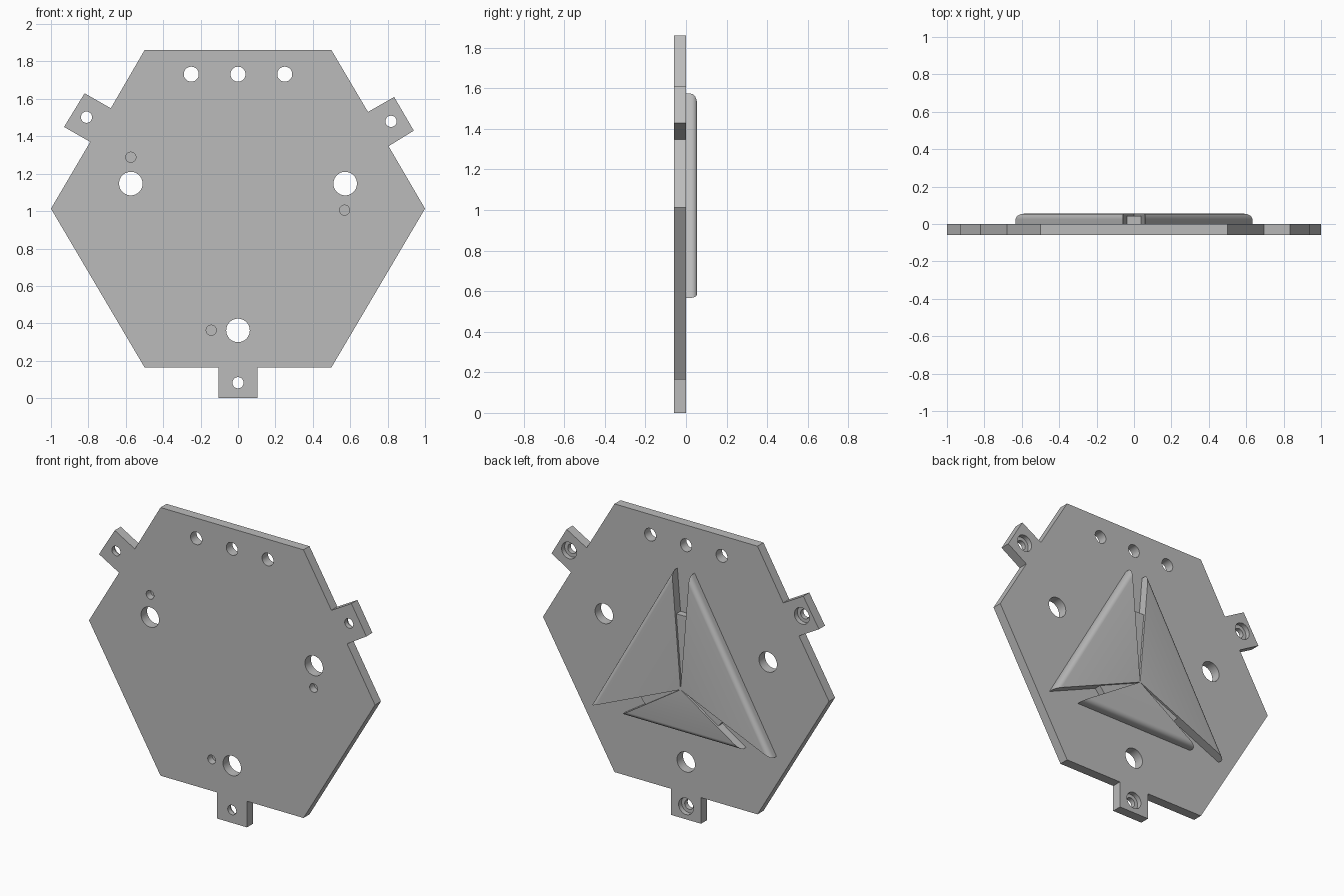
import bpy, bmesh, math
from mathutils import Matrix

cube = bpy.data.objects.get("Cube")
if cube:
    bpy.data.objects.remove(cube, do_unlink=True)

grey = bpy.data.materials.new("plain grey")
grey.use_nodes = True
grey.diffuse_color = (0.5, 0.5, 0.5, 1)
grey.node_tree.nodes["Principled BSDF"].inputs["Base Color"].default_value = (0.5, 0.5, 0.5, 1)


def finish(bm, name):
    bmesh.ops.recalc_face_normals(bm, faces=bm.faces[:])
    mesh = bpy.data.meshes.new(name)
    bm.to_mesh(mesh)
    bm.free()
    obj = bpy.data.objects.new(name, mesh)
    bpy.context.collection.objects.link(obj)
    mesh.materials.append(grey)
    return obj


def prism(name, outline, y0, y1, rounded=0):
    """Extrude an x-z outline along y; round the back edge between points 1 and 2."""
    bm = bmesh.new()
    face = bm.faces.new([bm.verts.new((x, y0, z)) for x, z in outline])
    top = bmesh.ops.extrude_face_region(bm, geom=[face])["geom"]
    for v in top:
        if isinstance(v, bmesh.types.BMVert):
            v.co.y = y1
    if rounded:
        ends = outline[1:3]
        edges = [e for e in bm.edges if all(abs(v.co.y - y1) < 1e-5 and any(
            math.dist((v.co.x, v.co.z), p) < 1e-5 for p in ends) for v in e.verts)]
        bmesh.ops.bevel(bm, geom=edges, offset=rounded, segments=6,
                        profile=0.5, affect='EDGES')
    return finish(bm, name)


def drill(target, name, holes, y0, y1):
    """Cut round holes, each given as x, z, radius, between two depths."""
    bm = bmesh.new()
    for x, z, r in holes:
        place = Matrix.Translation((x, (y0 + y1) / 2, z)) @ Matrix.Rotation(math.pi / 2, 4, 'X')
        bmesh.ops.create_cone(bm, cap_ends=True, segments=40, radius1=r, radius2=r,
                              depth=y1 - y0, matrix=place)
    cutter = finish(bm, name)
    cutter.hide_render = True
    mod = target.modifiers.new(name, 'BOOLEAN')
    mod.operation = 'DIFFERENCE'
    mod.solver = 'EXACT'
    mod.object = cutter
    bpy.context.view_layer.objects.active = target
    bpy.ops.object.modifier_apply(modifier=name)
    bpy.data.objects.remove(cutter, do_unlink=True)


def smooth(obj):
    bpy.ops.object.select_all(action='DESELECT')
    obj.select_set(True)
    bpy.context.view_layer.objects.active = obj
    bpy.ops.object.shade_smooth_by_angle(angle=math.radians(30))


# Six-sided plate with three mounting tabs
FRONT, BACK = -0.06, 0.0
plate = prism("base_plate", [
    (-0.5, 0.165), (-0.105, 0.165), (-0.105, 0), (0.105, 0), (0.105, 0.165), (0.5, 0.165),
    (1, 1.013), (0.805, 1.347), (0.94, 1.43), (0.835, 1.61), (0.695, 1.53),
    (0.5, 1.86), (-0.5, 1.86),
    (-0.68, 1.55), (-0.82, 1.63), (-0.93, 1.45), (-0.79, 1.37), (-1, 1.013)], FRONT, BACK)

# Through holes, tab counterbores and blind holes
tabs = [(0, 0.082), (-0.81, 1.502), (0.818, 1.48)]
large = [(0, 0.362), (-0.573, 1.147), (0.573, 1.147)]
through = [(x, z, 0.03) for x, z in tabs] + [(x, z, 0.063) for x, z in large]
through += [(x, 1.732, 0.04) for x in (-0.25, 0, 0.25)]
drill(plate, "through_holes", through, FRONT - 0.05, BACK + 0.05)
drill(plate, "counterbores", [(x, z, 0.052) for x, z in tabs], -0.03, BACK + 0.05)
blind = [(-0.573, 1.288), (0.57, 1.005), (-0.143, 0.363)]
drill(plate, "blind_holes", [(x, z, 0.027) for x, z in blind], FRONT - 0.05, -0.015)
smooth(plate)

# Three raised wedges meeting at one point, rounded on their outer edges
HUB, RAISED = (0, 0.84), 0.055
for side, s in (("left", 1), ("right", -1)):
    smooth(prism(side + "_wedge", [HUB, (s * 0.06, 1.573), (s * 0.633, 0.567)],
                 BACK, RAISED, 0.03))
smooth(prism("lower_wedge", [HUB, (-0.42, 0.567), (0.42, 0.567)], BACK, RAISED, 0.03))

# Low fillers in the gaps between the wedges
prism("upper_filler", [HUB, (-0.038, 1.305), (0.038, 1.305)], BACK, 0.042)
for side, s in (("left", 1), ("right", -1)):
    prism(side + "_filler", [HUB, (s * 0.29, 0.715), (s * 0.255, 0.674)], BACK, 0.042)
